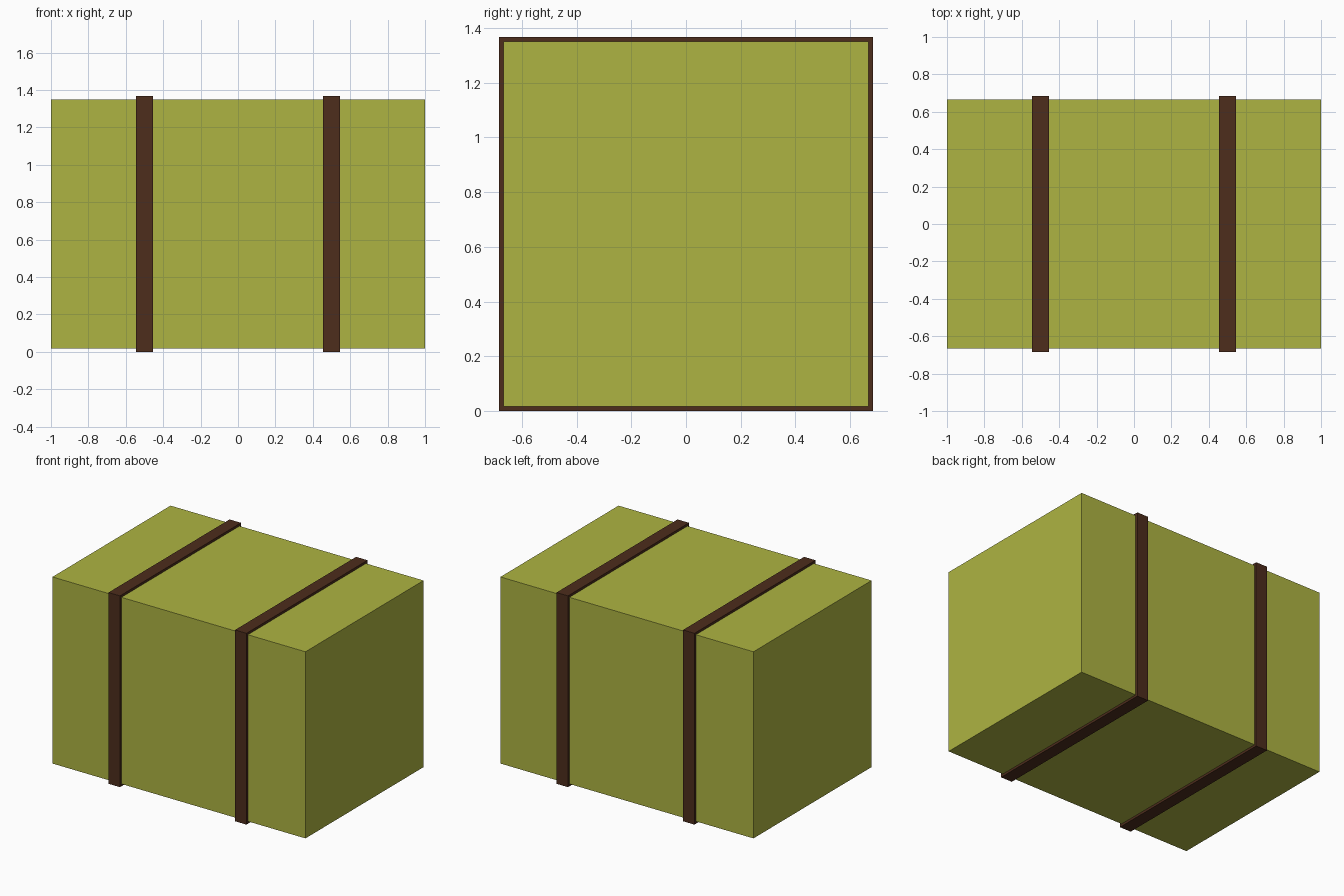
import bpy, bmesh

if "Cube" in bpy.data.objects:
    bpy.data.objects.remove(bpy.data.objects["Cube"])

HALF = 0.6667           # half depth/height of the crate body
T = 0.0167              # strap thickness
CZ = HALF + T           # centre height


def material(name, color):
    m = bpy.data.materials.new(name)
    m.diffuse_color = (*color, 1)
    m.use_nodes = True
    m.node_tree.nodes["Principled BSDF"].inputs["Base Color"].default_value = m.diffuse_color
    return m


def finish(name, bm, mat):
    bmesh.ops.recalc_face_normals(bm, faces=bm.faces)
    me = bpy.data.meshes.new(name)
    bm.to_mesh(me)
    bm.free()
    me.materials.append(mat)
    ob = bpy.data.objects.new(name, me)
    bpy.context.collection.objects.link(ob)
    return ob


def strap(name, x, width, mat):
    # Square band wrapped round the body, inner side sunk slightly into it
    bm = bmesh.new()
    corners = [(-1, -1), (1, -1), (1, 1), (-1, 1)]
    profile = [(-width / 2, HALF + T), (width / 2, HALF + T),
               (width / 2, HALF - 0.005), (-width / 2, HALF - 0.005)]
    rings = [[bm.verts.new((x + dx, sy * r, CZ + sz * r)) for dx, r in profile]
             for sy, sz in corners]
    for i in range(4):
        a, b = rings[i], rings[(i + 1) % 4]
        for j in range(4):
            k = (j + 1) % 4
            bm.faces.new((a[j], a[k], b[k], b[j]))
    return finish(name, bm, mat)


green = material("olive_green", (0.42, 0.456, 0.054))
brown = material("dark_brown", (0.074, 0.026, 0.0116))

# Body block
bm = bmesh.new()
bmesh.ops.create_cube(bm, size=2)
bmesh.ops.scale(bm, vec=(1, HALF, HALF), verts=bm.verts)
bmesh.ops.translate(bm, vec=(0, 0, CZ), verts=bm.verts)
finish("body", bm, green)

# Two straps
for side, x in (("left", -0.5), ("right", 0.5)):
    strap(side + "_strap", x, 0.09, brown)
